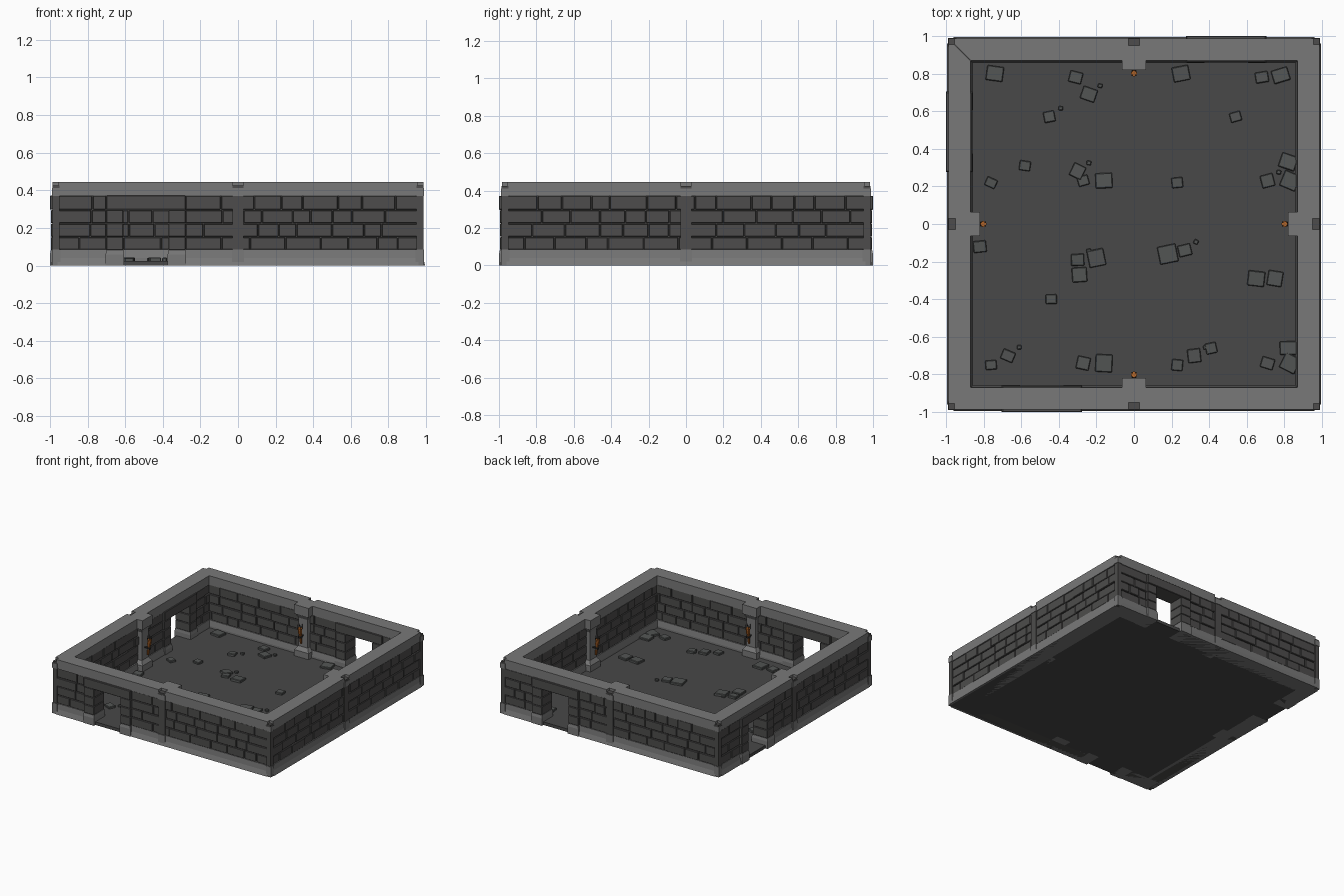
import bpy, bmesh, math, random
from mathutils import Matrix, Vector

if "Cube" in bpy.data.objects:
    bpy.data.objects.remove(bpy.data.objects["Cube"])

random.seed(4)


def material(name, rgb):
    m = bpy.data.materials.new(name)
    m.diffuse_color = (*rgb, 1)
    m.use_nodes = True
    m.node_tree.nodes["Principled BSDF"].inputs["Base Color"].default_value = m.diffuse_color
    return m


TRIM = material("trim_stone", (0.19, 0.19, 0.19))
BRICK = material("brick_stone", (0.075, 0.073, 0.072))
FLOOR = material("floor_stone", (0.065, 0.065, 0.065))
SLAB = material("slab_stone", (0.085, 0.09, 0.088))
IRON = material("iron", (0.03, 0.028, 0.026))
FIRE = material("torch_orange", (0.45, 0.13, 0.02))


def finish(name, bm, mat, angle=0.0, bevel=0.0):
    bmesh.ops.rotate(bm, verts=bm.verts, matrix=Matrix.Rotation(angle, 3, 'Z'))
    bmesh.ops.recalc_face_normals(bm, faces=bm.faces)
    me = bpy.data.meshes.new(name)
    bm.to_mesh(me)
    bm.free()
    me.materials.append(mat)
    ob = bpy.data.objects.new(name, me)
    bpy.context.collection.objects.link(ob)
    if bevel:
        mod = ob.modifiers.new("bevel", 'BEVEL')
        mod.width = bevel
        mod.segments = 1
    return ob


def loft(bm, rings):
    """Closed skin through rings of equal length."""
    loops = [[bm.verts.new(p) for p in r] for r in rings]
    n = len(loops[0])
    for a, b in zip(loops, loops[1:]):
        for i in range(n):
            bm.faces.new((a[i], a[(i + 1) % n], b[(i + 1) % n], b[i]))
    bm.faces.new(loops[0][::-1])
    bm.faces.new(loops[-1])


def rect(x0, x1, y0, y1, z):
    return [(x0, y0, z), (x1, y0, z), (x1, y1, z), (x0, y1, z)]


def box(bm, x0, x1, y0, y1, z0, z1):
    loft(bm, [rect(x0, x1, y0, y1, z0), rect(x0, x1, y0, y1, z1)])


def prism(bm, outline, z0, z1):
    loft(bm, [[(x, y, z) for x, y in outline] for z in (z0, z1)])


def rod(bm, p, q, r0, r1, sides=8):
    p, q = Vector(p), Vector(q)
    d = q - p
    m = Matrix.Translation((p + q) / 2) @ d.to_track_quat('Z', 'Y').to_matrix().to_4x4()
    bmesh.ops.create_cone(bm, cap_ends=True, segments=sides, radius1=r0, radius2=r1,
                          depth=d.length, matrix=m)


ROWS = [0.082, 0.152, 0.224, 0.296, 0.372]
DOOR = (-0.61, -0.37)      # opening
FRAME = (-0.70, -0.28)     # surround


def build_side(label, angle, door):
    # coping with joint notches and the pillar capital
    bm = bmesh.new()
    half = [(0.065, -0.82), (0.065, -0.87), (0.87, -0.87), (0.955, -0.955),
            (0.955, -0.985), (0.03, -0.985), (0.03, -0.95)]
    prism(bm, half + [(-x, y) for x, y in half[::-1]], 0.37, 0.445)
    finish(label + "_coping", bm, TRIM, angle)

    # flared plinth, interrupted by the doorway
    bm = bmesh.new()
    spans = [(-0.96, FRAME[0]), (FRAME[1], 0.96)] if door else [(-0.96, 0.96)]
    for a, b in spans:
        loft(bm, [rect(a, b, -0.995, -0.86, 0), rect(a, b, -0.985, -0.86, 0.04),
                  rect(a, b, -0.982, -0.868, 0.085)])
    finish(label + "_plinth", bm, TRIM, angle)

    # mortar core behind the bricks
    bm = bmesh.new()
    for a, b in spans:
        box(bm, a, b, -0.965, -0.885, 0.0, 0.38)
    finish(label + "_wall_core", bm, BRICK, angle)

    # random-length brick courses on both faces
    bm = bmesh.new()
    for a, b in spans:
        for z0, z1 in zip(ROWS, ROWS[1:]):
            for near, far, out in ((-0.978, -0.93, -1), (-0.875, -0.92, 1)):
                x = a
                while x < b - 0.001:
                    e = x + random.uniform(0.09, 0.2)
                    if b - e < 0.07:
                        e = b
                    face = near + out * random.uniform(-0.002, 0.006)
                    box(bm, x + 0.002, e - 0.002, min(face, far), max(face, far),
                        z0 + 0.002, z1 - 0.002)
                    x = e
    finish(label + "_bricks", bm, BRICK, angle, 0.003)

    # outer pilaster at mid wall and at the corner
    bm = bmesh.new()
    box(bm, -0.03, 0.03, -0.986, -0.94, 0, 0.425)
    box(bm, 0.95, 0.986, -0.986, -0.95, 0, 0.425)
    finish(label + "_pilasters", bm, BRICK, angle)
    bm = bmesh.new()
    for z0, z1 in ((0, 0.085), (0.37, 0.412)):
        box(bm, -0.032, 0.032, -0.99, -0.94, z0, z1)
        box(bm, 0.945, 0.99, -0.99, -0.945, z0, z1)
    finish(label + "_pilaster_blocks", bm, TRIM, angle)

    # inner pillar: flared foot, slim shaft, flared head
    bm = bmesh.new()
    loft(bm, [rect(-w, w, -0.92, y, z) for z, w, y in
              ((0.0, 0.065, -0.82), (0.075, 0.065, -0.82), (0.105, 0.042, -0.842),
               (0.335, 0.042, -0.842), (0.37, 0.06, -0.825))])
    finish(label + "_pillar", bm, TRIM, angle)

    # wall torch: bracket, tapered handle, basket prongs
    bm = bmesh.new()
    rod(bm, (0, -0.85, 0.20), (0, -0.808, 0.20), 0.006, 0.006)
    rod(bm, (0, -0.806, 0.195), (0, -0.805, 0.21), 0.016, 0.016)
    for k in range(4):
        t = math.pi / 4 + k * math.pi / 2
        c, s = math.cos(t), math.sin(t)
        rod(bm, (0.012 * c, -0.803 + 0.012 * s, 0.25),
            (0.018 * c, -0.80 + 0.018 * s, 0.305), 0.004, 0.002, 4)
    finish(label + "_torch_iron", bm, IRON, angle)
    bm = bmesh.new()
    rod(bm, (0, -0.815, 0.145), (0, -0.805, 0.235), 0.008, 0.012)
    rod(bm, (0, -0.805, 0.232), (0, -0.80, 0.275), 0.015, 0.017)
    finish(label + "_torch", bm, FIRE, angle)

    if not door:
        return
    # door surround: stacked jamb stones and lintel
    bm = bmesh.new()
    for x0, x1 in ((FRAME[0], DOOR[0]), (DOOR[1], FRAME[1])):
        for z0, z1 in zip(ROWS, ROWS[1:4]):
            box(bm, x0, x1, -0.995, -0.862, z0 + 0.001, z1 - 0.001)
    box(bm, FRAME[0], FRAME[1], -1.0, -0.86, 0.297, 0.372)
    finish(label + "_door_surround", bm, BRICK, angle, 0.003)
    # light foot stones under the jambs
    bm = bmesh.new()
    for x0, x1 in ((FRAME[0], DOOR[0]), (DOOR[1], FRAME[1])):
        loft(bm, [rect(x0 - 0.004, x1 + 0.004, -1.0, -0.855, 0),
                  rect(x0 - 0.004, x1 + 0.004, -1.0, -0.855, 0.06),
                  rect(x0, x1, -0.995, -0.86, 0.083)])
    finish(label + "_door_feet", bm, TRIM, angle)


for i, (label, door) in enumerate((("front", True), ("right", False),
                                   ("back", True), ("left", True))):
    build_side(label, i * math.pi / 2, door)

# floor slab
bm = bmesh.new()
box(bm, -0.98, 0.98, -0.98, 0.98, 0.0, 0.025)
finish("floor", bm, FLOOR)

# loose paving slabs (x, y, size)
STONES = [(-.74, .80, .09), (-.31, .78, .07), (-.24, .69, .08), (.25, .80, .09), (.68, .78, .07),
          (.78, .79, .09), (-.45, .57, .06), (.54, .57, .06), (-.58, .31, .06), (-.76, .22, .06),
          (-.30, .28, .07), (-.27, .23, .06), (-.16, .23, .09), (.23, .22, .06), (.71, .23, .07),
          (.82, .33, .09), (.83, .23, .09), (-.82, -.12, .07), (-.30, -.19, .07), (-.20, -.18, .09),
          (-.29, -.27, .08), (.18, -.16, .10), (.27, -.14, .07), (-.44, -.40, .06),
          (.65, -.29, .09), (.75, -.29, .08), (-.67, -.70, .07), (-.76, -.75, .06),
          (-.27, -.74, .07), (-.16, -.74, .09), (.32, -.70, .07), (.23, -.75, .06),
          (.41, -.66, .06), (.71, -.74, .07), (.82, -.66, .09), (.83, -.74, .09)]
bm = bmesh.new()
for k, (x, y, s) in enumerate(STONES):
    pieces = [(x, y, s)]
    if k % 4 == 2:  # small chip beside some slabs
        pieces.append((x + 0.06, y + 0.045, 0.025))
    for px, py, size in pieces:
        m = (Matrix.Translation((px, py, 0.027))
             @ Matrix.Rotation(random.uniform(-0.5, 0.3), 4, 'Z')
             @ Matrix.Rotation(random.uniform(-0.08, 0.08), 4, 'X')
             @ Matrix.Diagonal((size, size * random.uniform(0.8, 1.05), 0.03, 1)))
        bmesh.ops.create_cube(bm, size=1, matrix=m)
finish("paving_slabs", bm, SLAB, 0, 0.004)
